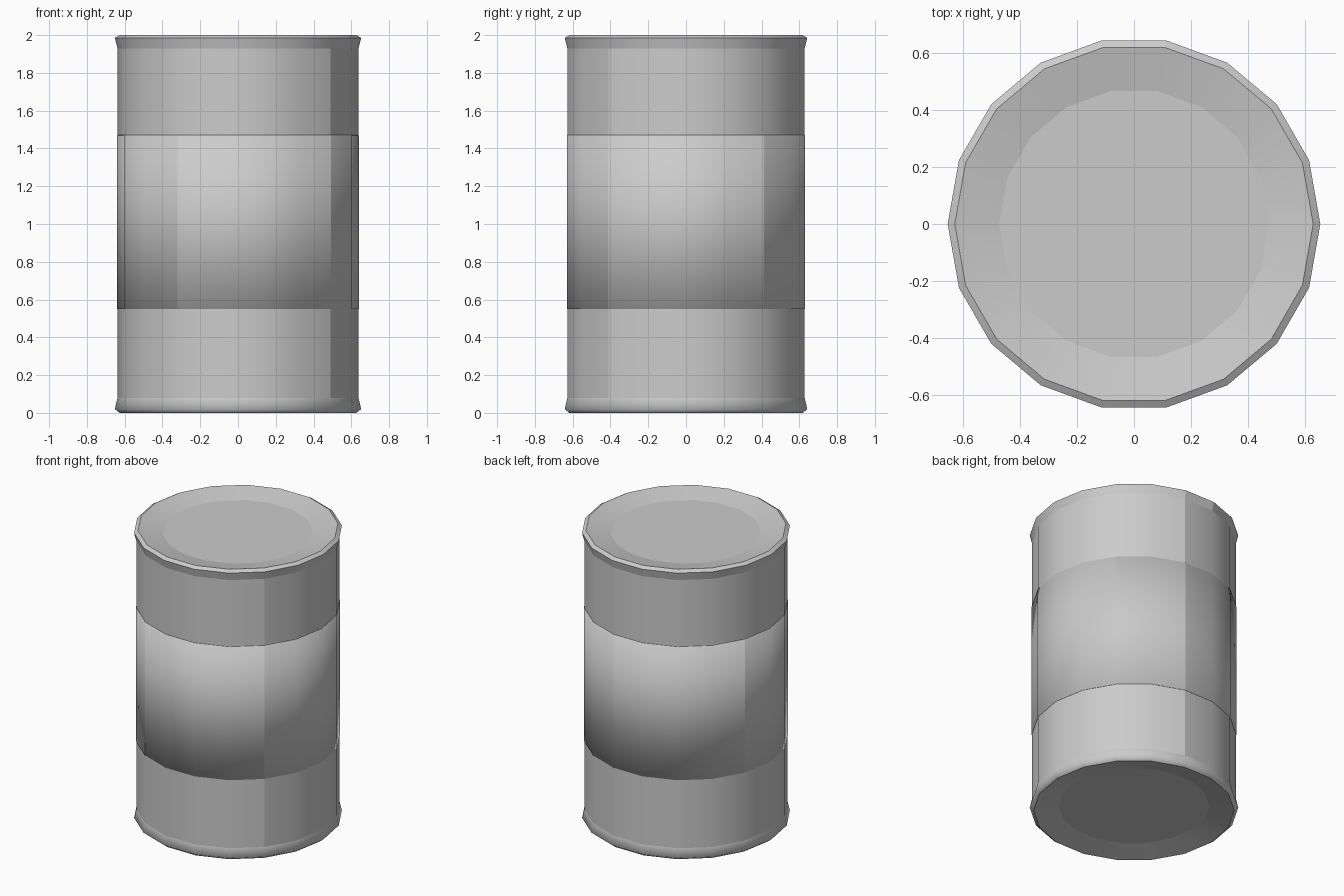
import bpy, bmesh, math

if "Cube" in bpy.data.objects:
    bpy.data.objects.remove(bpy.data.objects["Cube"])

SIDES = 18

metal = bpy.data.materials.new("plain_grey_metal")
metal.use_nodes = True
GREY = (0.6, 0.6, 0.6, 1)
metal.diffuse_color = GREY
metal.node_tree.nodes["Principled BSDF"].inputs["Base Color"].default_value = GREY


def lathe(name, profile, cap=False, seams=()):
    """Spin (radius, z) points, listed bottom to top on the outside, with sharp vertical seams."""
    bm = bmesh.new()
    rings = []
    for r, z in profile:
        rings.append([bm.verts.new((r * math.cos(math.tau * k / SIDES),
                                    r * math.sin(math.tau * k / SIDES), z))
                      for k in range(SIDES)])
    for low, high in zip(rings, rings[1:]):
        for k in range(SIDES):
            n = (k + 1) % SIDES
            bm.faces.new((low[k], low[n], high[n], high[k]))
            if k in seams:
                bm.edges.get((low[k], high[k])).smooth = False
    if cap:
        bm.faces.new(rings[-1])
    for face in bm.faces:
        face.smooth = True
    mesh = bpy.data.meshes.new(name)
    bm.to_mesh(mesh)
    bm.free()
    mesh.materials.append(metal)
    obj = bpy.data.objects.new(name, mesh)
    bpy.context.collection.objects.link(obj)
    return obj


# Straight wall and the wrapped label around its middle
lathe("can_wall", [(0.638, 0.08), (0.638, 1.93)], seams=(4, 16))
lathe("label_sleeve", [(0.638, 0.55), (0.641, 0.551), (0.641, 1.469), (0.638, 1.47)],
      seams=(2, 4, 8, 12, 16))

# Flared rims, each with a narrow chamfered lip
lathe("top_rim", [(0.638, 1.93), (0.652, 1.985)], seams=(4, 5))
lathe("top_lip", [(0.652, 1.985), (0.627, 2.0)], seams=(4, 5))
lathe("bottom_rim", [(0.627, 0.0), (0.652, 0.02), (0.638, 0.08)])

# Dished ends: a sloping ring around a flat recessed panel
for name, edge, floor in (("top", 2.0, 1.967), ("bottom", 0.0, 0.035)):
    slope = lathe(name + "_end_slope", [(0.627, edge), (0.472, floor)])
    panel = lathe(name + "_end_panel", [(0.472, floor)], cap=True)
    if name == "bottom":
        for part in (slope, panel):
            part.data.flip_normals()
